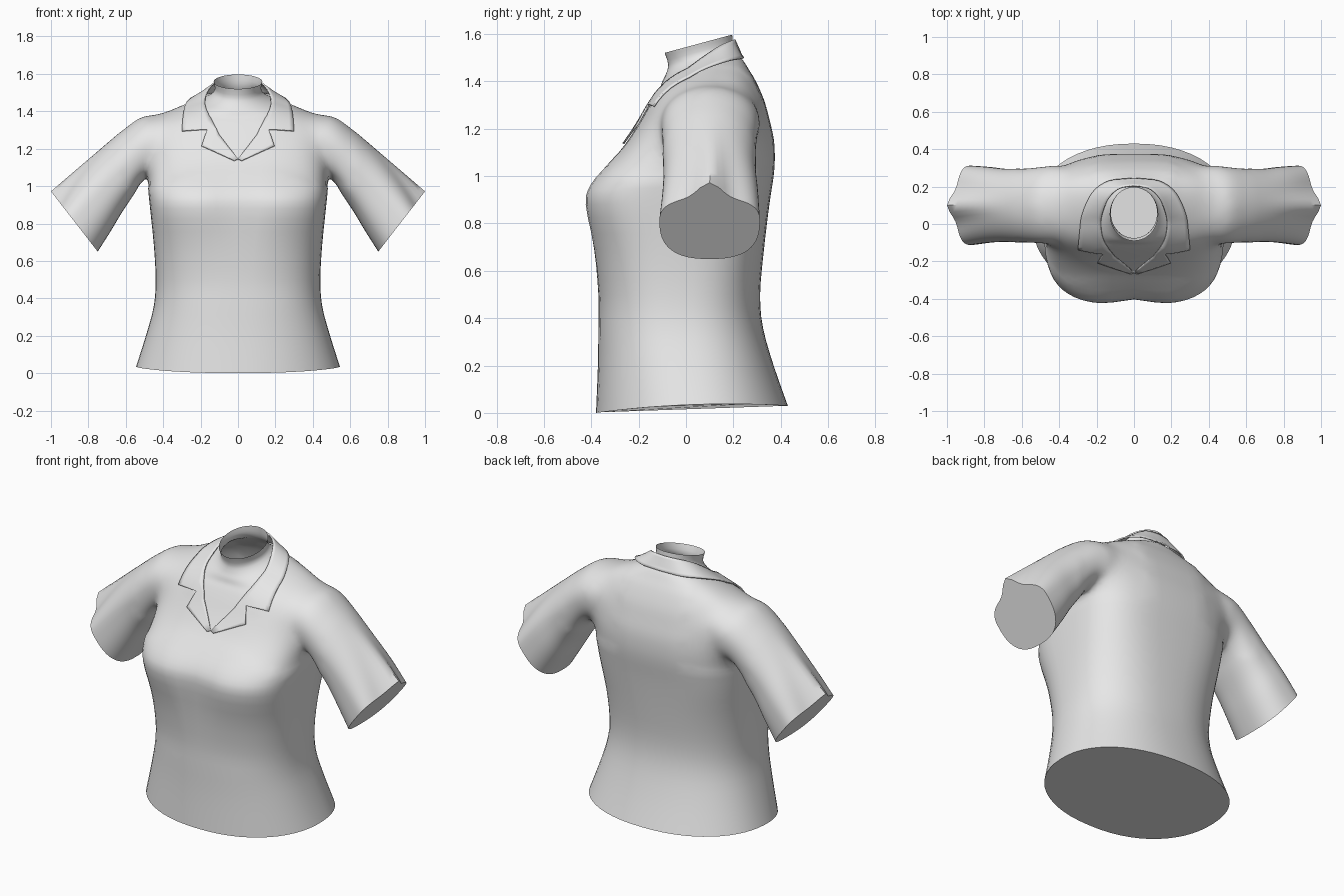
import bpy, bmesh, math
from mathutils import Vector
from mathutils.bvhtree import BVHTree

if "Cube" in bpy.data.objects:
    bpy.data.objects.remove(bpy.data.objects["Cube"])

cloth = bpy.data.materials.new("grey_cloth")
cloth.use_nodes = True
cloth.diffuse_color = (0.8, 0.8, 0.8, 1)
cloth.node_tree.nodes["Principled BSDF"].inputs["Base Color"].default_value = (0.8, 0.8, 0.8, 1)


def add_object(name, bm):
    mesh = bpy.data.meshes.new(name)
    bm.to_mesh(mesh)
    bm.free()
    mesh.materials.append(cloth)
    obj = bpy.data.objects.new(name, mesh)
    bpy.context.collection.objects.link(obj)
    return obj


def activate(obj):
    bpy.ops.object.select_all(action='DESELECT')
    obj.select_set(True)
    bpy.context.view_layer.objects.active = obj


def refine(rows, steps):
    """Catmull-Rom interpolation through rows of equal length."""
    out = []
    for i in range(len(rows) - 1):
        quad = list(zip(rows[max(i - 1, 0)], rows[i], rows[i + 1], rows[min(i + 2, len(rows) - 1)]))
        for s in range(steps):
            t = s / steps
            out.append([b + 0.5 * t * (c - a + t * (2*a - 5*b + 4*c - d + t * (3*(b - c) + d - a)))
                        for a, b, c, d in quad])
    return out + [list(rows[-1])]


def power(v, n):
    return math.copysign(abs(v) ** (2 / n), v)


def loft(name, rings):
    """Skin closed rings and cap both ends."""
    bm = bmesh.new()
    loops = [[bm.verts.new(p) for p in ring] for ring in rings]
    for a, b in zip(loops, loops[1:]):
        for i in range(len(a)):
            j = (i + 1) % len(a)
            bm.faces.new((a[i], a[j], b[j], b[i]))
    bm.faces.new(loops[0])
    bm.faces.new(loops[-1])
    bmesh.ops.recalc_face_normals(bm, faces=bm.faces)
    return add_object(name, bm)


SIDES = 56
ANGLES = [2 * math.pi * i / SIDES for i in range(SIDES)]

# Torso and neck: half width, front y, front z, back y, back z, squareness, bust dip
torso_rows = [
    (.545, -.38, 0, .43, .03, 2.2, 0),
    (.49, -.372, .2, .37, .2, 2.3, 0),
    (.45, -.37, .36, .325, .36, 2.4, 0),
    (.44, -.37, .5, .313, .5, 2.5, 0),
    (.45, -.395, .69, .328, .68, 2.7, .01),
    (.47, -.433, .88, .352, .88, 3.1, .03),
    (.48, -.41, .965, .37, 1.0, 3.1, .025),
    (.485, -.335, 1.05, .375, 1.08, 3.1, .01),
    (.48, -.26, 1.13, .37, 1.16, 3.1, 0),
    (.475, -.20, 1.22, .352, 1.24, 3.1, 0),
    (.465, -.16, 1.29, .33, 1.32, 3, 0),
    (.43, -.13, 1.34, .295, 1.40, 2.7, 0),
    (.34, -.11, 1.37, .265, 1.45, 2.4, 0),
    (.24, -.10, 1.40, .24, 1.49, 2.1, 0),
    (.165, -.085, 1.43, .215, 1.515, 2, 0),
    (.125, -.075, 1.47, .2, 1.55, 2, 0),
    (.13, -.09, 1.52, .195, 1.597, 2, 0),
]


def torso_ring(w, yf, zf, yb, zb, n, dip):
    ring = []
    lift = .08 * max(0, 1 - 3 * zf)
    for a in ANGLES:
        x = w * power(math.cos(a), n)
        k = (1 + power(math.sin(a), n)) / 2
        y = yf + (yb - yf) * k
        if k < 0.5:
            y += dip * math.exp(-(x / .12) ** 2)
        ring.append((x, y, zf + (zb - zf) * k + lift * k * (1 - k)))
    return ring


shirt = loft("shirt_body", [torso_ring(*r) for r in refine(torso_rows, 3)])

# Sleeves: top x, top z, bottom x, bottom z, front y, back y, ridge at the top of the cuff
sleeve_rows = [
    (.22, 1.43, .25, 1.2, -.04, .24, 0),
    (.36, 1.395, .35, 1.12, -.09, .3, 0),
    (.45, 1.382, .42, 1.08, -.105, .315, 0),
    (.53, 1.37, .495, 1.05, -.105, .305, 0),
    (.64, 1.28, .56, .95, -.1, .297, 0),
    (.76, 1.178, .62, .86, -.095, .295, .06),
    (.88, 1.075, .68, .76, -.1, .305, .2),
    (1.0, .972, .75, .65, -.112, .312, .4),
]


def sleeve_ring(side, tx, tz, bx, bz, yf, yb, ridge):
    ring = []
    for a in ANGLES:
        n = 2 + ridge * 1.4 if math.sin(a) > 0 else 2.6
        u, h = power(math.cos(a), n), power(math.sin(a), n)
        if h > 0:
            h = (1 - ridge) * h + ridge * math.exp(-(u / .3) ** 2)
        k = (1 + h) / 2
        ring.append((side * (bx + (tx - bx) * k), (yf + yb) / 2 + (yb - yf) / 2 * u, bz + (tz - bz) * k))
    return ring


# Join the sleeves to the body
for side, label in ((1, "left_sleeve"), (-1, "right_sleeve")):
    sleeve = loft(label, [sleeve_ring(side, *r) for r in refine(sleeve_rows, 4)])
    activate(shirt)
    mod = shirt.modifiers.new("join", 'BOOLEAN')
    mod.operation = 'UNION'
    mod.solver = 'EXACT'
    mod.object = sleeve
    bpy.ops.object.modifier_apply(modifier=mod.name)
    bpy.data.objects.remove(sleeve)


def near_armhole(bm):
    return [v for v in bm.verts if .22 < abs(v.co.x) < .62 and v.co.z > 1.0
            and v.co.y > -.3]


# Open the neck and soften the armholes
bm = bmesh.new()
bm.from_mesh(shirt.data)
caps = [f for f in bm.faces if len(f.verts) > 20 and f.calc_center_median().z > 1.5]
bmesh.ops.delete(bm, geom=caps, context='FACES')
bmesh.ops.remove_doubles(bm, verts=near_armhole(bm), dist=.01)
zone = set(near_armhole(bm))
bmesh.ops.triangulate(bm, faces=[f for f in bm.faces if zone.intersection(f.verts) and len(f.verts) < 20])
for _ in range(10):
    bmesh.ops.smooth_vert(bm, verts=near_armhole(bm), factor=.5,
                          use_axis_x=True, use_axis_y=True, use_axis_z=True)
surface = BVHTree.FromBMesh(bm)
bm.to_mesh(shirt.data)
bm.free()

# Collar and notched lapels: inner and outer edge points of the left half
collar_rows = [
    (0, .205, 1.575, 0, .24, 1.495),
    (.08, .19, 1.57, .13, .23, 1.495),
    (.14, .13, 1.54, .22, .17, 1.485),
    (.175, .03, 1.47, .275, .06, 1.445),
    (.17, -.05, 1.40, .29, -.03, 1.385),
    (.14, -.11, 1.34, .30, -.13, 1.29),
    (.115, -.15, 1.30, .165, -.165, 1.305),
    (.10, -.17, 1.27, .195, -.215, 1.22),
    (0, -.26, 1.145, .02, -.27, 1.14),
]
edge_rows = refine(collar_rows[:6], 4)
for a, b in zip(collar_rows[5:], collar_rows[6:]):
    edge_rows += [[p + (q - p) * s / 4 for p, q in zip(a, b)] for s in range(1, 5)]

bm = bmesh.new()
grid = []
for row in edge_rows:
    inner, outer = Vector(row[:3]), Vector(row[3:])
    line = []
    for s in range(7):
        p = inner.lerp(outer, s / 6)
        near, normal, _, _ = surface.find_nearest(p)
        if (p - near).dot(normal) < .008 or p.y < -.12:
            x = p.x
            p = near + normal * .008
            p.x = x
        line.append(bm.verts.new(p))
    grid.append(line)
for a, b in zip(grid, grid[1:]):
    for i in range(6):
        bm.faces.new((a[i], a[i + 1], b[i + 1], b[i]))
mirror = bmesh.ops.duplicate(bm, geom=bm.verts[:] + bm.edges[:] + bm.faces[:])["geom"]
for v in mirror:
    if isinstance(v, bmesh.types.BMVert):
        v.co.x = -v.co.x
bmesh.ops.reverse_faces(bm, faces=[f for f in mirror if isinstance(f, bmesh.types.BMFace)])
bmesh.ops.remove_doubles(bm, verts=bm.verts, dist=.0005)
bmesh.ops.recalc_face_normals(bm, faces=bm.faces)
collar = add_object("collar", bm)
thick = collar.modifiers.new("thickness", 'SOLIDIFY')
thick.thickness = .008
thick.offset = 0

for obj in (shirt, collar):
    activate(obj)
    bpy.ops.object.shade_smooth_by_angle(angle=math.radians(55))
